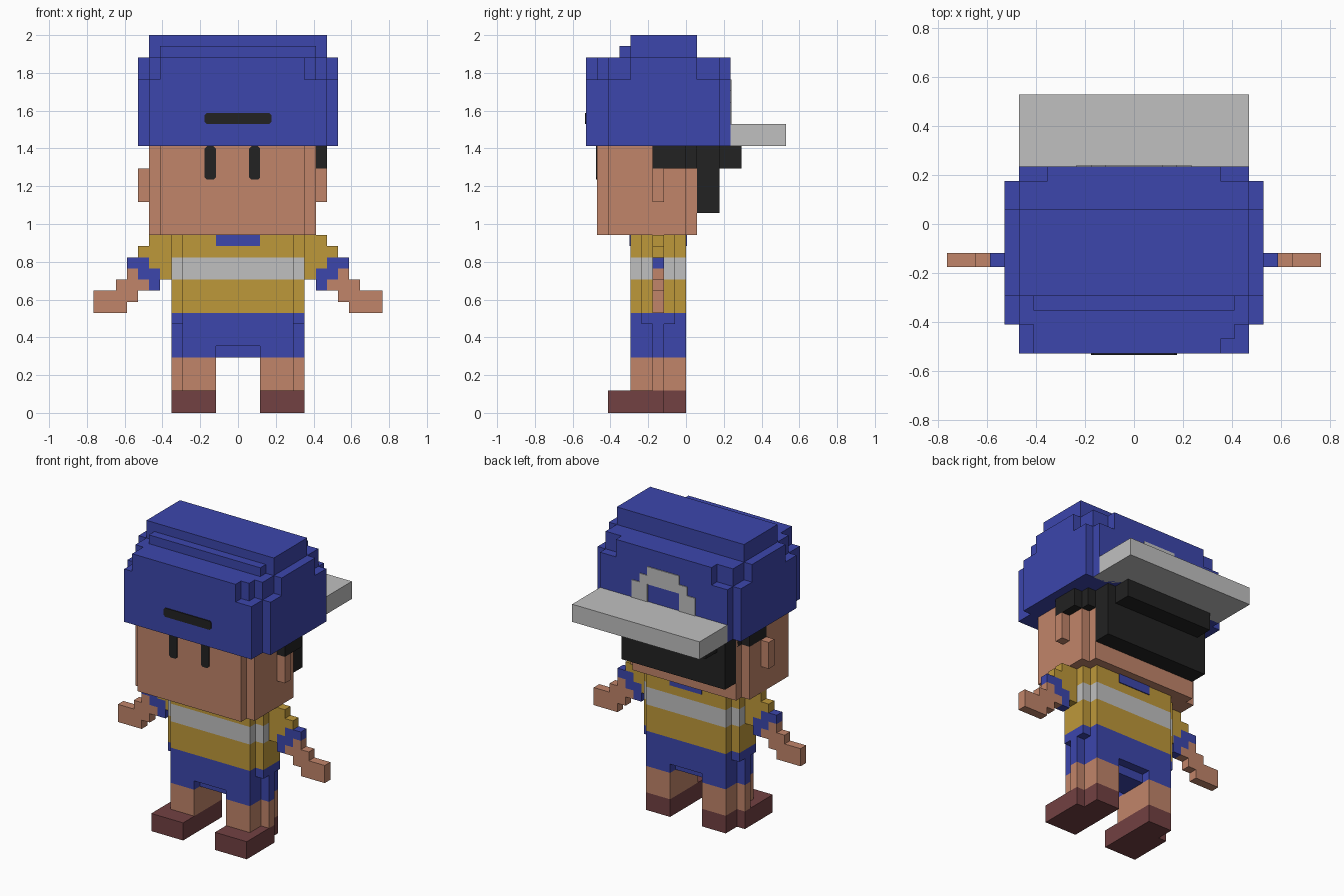
import bpy, bmesh
from mathutils import Vector

if "Cube" in bpy.data.objects:
    bpy.data.objects.remove(bpy.data.objects["Cube"], do_unlink=True)

U = 2 / 34  # one block; the figure is 34 blocks tall


def material(name, rgb):
    lin = [((c / 255 + 0.055) / 1.055) ** 2.4 for c in rgb] + [1.0]
    m = bpy.data.materials.new(name)
    m.use_nodes = True
    m.diffuse_color = lin
    m.node_tree.nodes["Principled BSDF"].inputs["Base Color"].default_value = lin
    return m


BLUE = material("blue cloth", (60, 70, 172))
SKIN = material("skin", (193, 133, 106))
GOLD = material("gold cloth", (190, 152, 58))
GREY = material("light grey", (192, 192, 192))
BLACK = material("black", (34, 34, 34))
BROWN = material("brown leather", (114, 65, 66))


def build(name, mat, boxes, side=1, clip=0.0):
    """Join blocks (x0, x1, y0, y1, z0, z1) in block units; side=-1 mirrors in x."""
    bm = bmesh.new()
    for x0, x1, y0, y1, z0, z1 in boxes:
        lo, hi = Vector((x0, y0, z0)), Vector((x1, y1, z1))
        mid, size = (lo + hi) / 2, hi - lo
        for v in bmesh.ops.create_cube(bm, size=1)["verts"]:
            v.co = Vector(((mid.x + v.co.x * size.x) * side,
                           mid.y + v.co.y * size.y,
                           mid.z + v.co.z * size.z)) * U
    if clip:  # clipped corners on plates
        along_y = [e for e in bm.edges
                   if abs(e.verts[0].co.y - e.verts[1].co.y) > 1e-5]
        bmesh.ops.bevel(bm, geom=along_y, offset=clip * U, segments=1, affect='EDGES')
    bmesh.ops.recalc_face_normals(bm, faces=bm.faces)
    me = bpy.data.meshes.new(name)
    bm.to_mesh(me)
    bm.free()
    me.materials.append(mat)
    ob = bpy.data.objects.new(name, me)
    bpy.context.collection.objects.link(ob)
    return ob


T = 0.1  # plate thickness in blocks


# Torso bands: wide core plus a narrower rib on each side
def band(z0, z1):
    return [(-5, 5, -5, 0, z0, z1), (-6, 6, -4, -1, z0, z1)]


build("shirt_lower", GOLD, band(9, 12))
build("shirt_stripe", GREY, band(12, 14))
build("shirt_upper", GOLD, band(14, 16))
build("collar_front", BLUE, [(-2, 2, -5 - T, -5, 15, 16)])
build("collar_back", BLUE, [(-2, 2, 0, T, 15, 16)])

# Shorts with short legs and a raised crotch
build("shorts", BLUE, [
    (-5, 5, -5, 0, 6, 9), (-6, 6, -4, -1, 8, 9), (-6, 6, -3, -2, 6, 8),
    (2, 5, -5, 0, 5, 6), (-5, -2, -5, 0, 5, 6),
    (5, 6, -3, -2, 5, 6), (-6, -5, -3, -2, 5, 6), (-2, 2, -4, -1, 5, 6)])

# Limbs, built once and mirrored
for label, s in (("left", 1), ("right", -1)):
    build(label + "_leg", SKIN, [(2, 5, -5, 0, 2, 5), (5, 6, -3, -2, 2, 5)], s)
    build(label + "_shoe", BROWN, [(2, 5, -7, 0, 0, 2), (5, 6, -7, -2, 0, 2)], s)
    build(label + "_sleeve", GOLD, [
        (6, 7, -3, -2, 12, 16), (7, 8, -3, -2, 13, 16), (8, 9, -3, -2, 14, 15)], s)
    build(label + "_cuff", BLUE, [
        (7, 8, -3, -2, 11, 13), (8, 9, -3, -2, 12, 14), (9, 10, -3, -2, 13, 14)], s)
    build(label + "_arm", SKIN, [
        (8, 9, -3, -2, 11, 12), (9, 10, -3, -2, 10, 13),
        (10, 11, -3, -2, 9, 12), (11, 13, -3, -2, 9, 11)], s)

# Head, half a block off centre
build("head", SKIN, [
    (-7, 6, -8, 1, 16, 24), (-8, 7, -7, 0, 16, 22), (-8, 7, -7, -3, 22, 24)])
build("left_ear", SKIN, [(7, 8, -3, -2, 19, 22)])
build("right_ear", SKIN, [(-9, -8, -3, -2, 19, 22)])
build("hair", BLACK, [
    (-8, 8, -3, 0, 22, 24), (-7, 7, 0, 1, 22, 24),
    (-7, 6, 1, 3, 18, 24), (-6, 5, 3, 5, 22, 24)])
build("eyes", BLACK, [
    (-3, -2, -8 - T, -8, 21, 24), (1, 2, -8 - T, -8, 21, 24)], clip=0.2)

# Cap crown, stepped at its corners
build("cap_crown", BLUE, [
    (-8, 8, -9, 4, 24, 30), (-9, 9, -7, 3, 24, 30),
    (-7, 6, -9, 3, 30, 32), (-7, 7, -8, 3, 30, 32), (-6, 6, 3, 4, 30, 32),
    (-8, 8, -7, 3, 30, 32), (-9, 9, -5, 1, 30, 32),
    (-7, 7, -6, -5, 32, 33), (-8, 8, -5, 1, 32, 34)])
build("cap_slot", BLACK, [(-3, 3, -9 - T, -9, 26, 27)], clip=0.2)
build("cap_brim", GREY, [(-8, 8, 3, 9, 24, 26)])

# Pale arch above the brim
build("cap_arch", GREY, [
    (2, 4, 4, 4 + T, 26, 28), (-4, -2, 4, 4 + T, 26, 28),
    (-3, 3, 4, 4 + T, 28, 29), (-2, 2, 4, 4 + T, 29, 30)])
